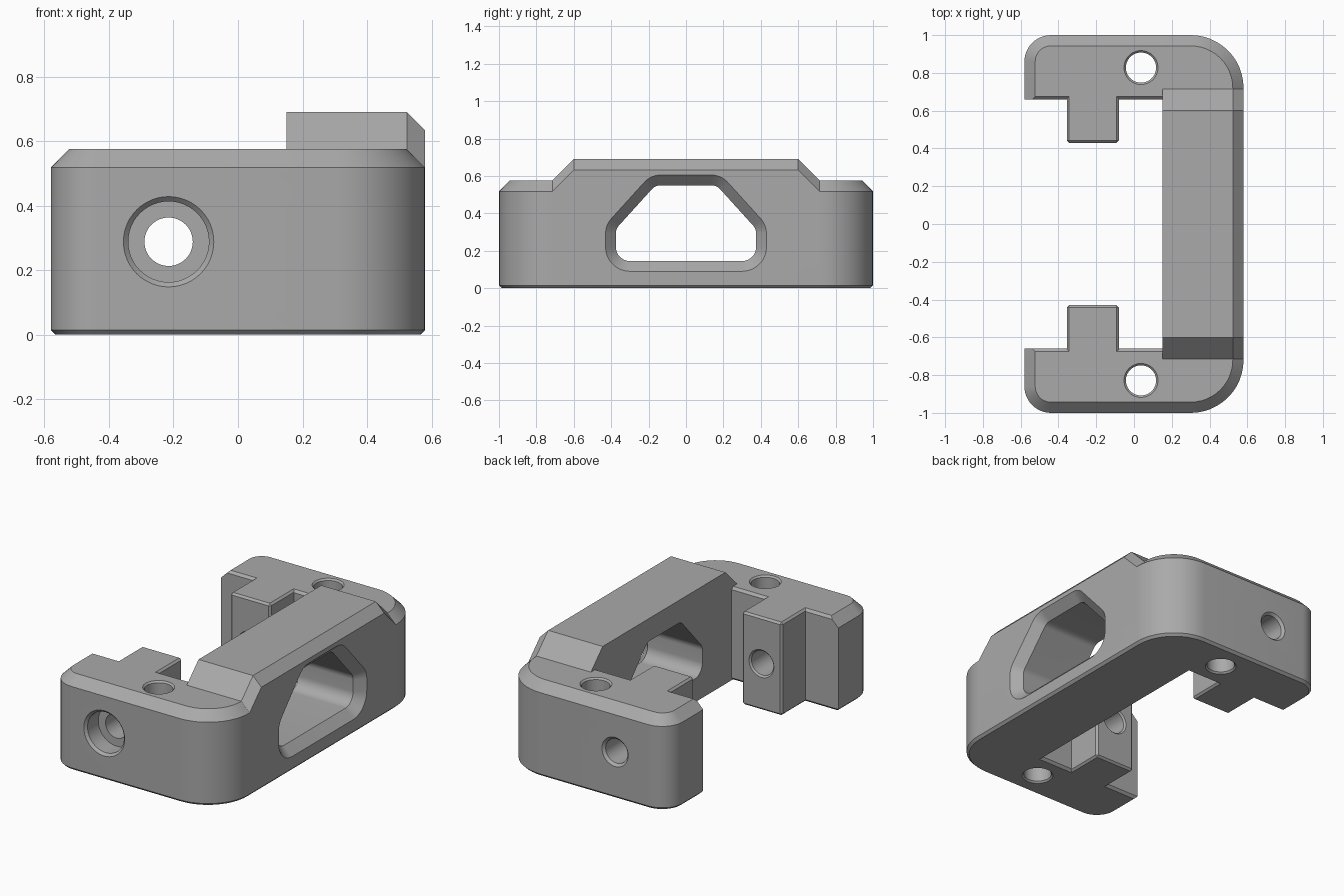
import bpy, bmesh, math
from mathutils import Vector

if "Cube" in bpy.data.objects:
    bpy.data.objects.remove(bpy.data.objects["Cube"])

grey = bpy.data.materials.new("grey")
grey.diffuse_color = (0.4, 0.4, 0.4, 1)
grey.use_nodes = True
grey.node_tree.nodes["Principled BSDF"].inputs["Base Color"].default_value = grey.diffuse_color


def loft(name, rings, cutter=False):
    """Closed solid through equal-length rings of 3D points."""
    bm = bmesh.new()
    vs = [[bm.verts.new(p) for p in ring] for ring in rings]
    n = len(vs[0])
    for a, b in zip(vs, vs[1:]):
        for i in range(n):
            j = (i + 1) % n
            bm.faces.new((a[i], a[j], b[j], b[i]))
    bm.faces.new(vs[0][::-1])
    bm.faces.new(vs[-1])
    bmesh.ops.recalc_face_normals(bm, faces=bm.faces)
    me = bpy.data.meshes.new(name)
    bm.to_mesh(me)
    bm.free()
    ob = bpy.data.objects.new(name, me)
    bpy.context.collection.objects.link(ob)
    me.materials.append(grey)
    ob.hide_render = cutter
    return ob


def rounded(pts, radii, inset=0.0, seg=12):
    """Rounded convex counter-clockwise polygon, moved inwards by inset."""
    out = []
    for i, p in enumerate(pts):
        p = Vector(p)
        a = (p - Vector(pts[i - 1])).normalized()
        b = (Vector(pts[(i + 1) % len(pts)]) - p).normalized()
        turn = math.atan2(a.x * b.y - a.y * b.x, a.dot(b))
        n = Vector((a.y, -a.x))
        r = radii[i]
        c = p - a * r * math.tan(turn / 2) - n * r
        start = math.atan2(n.y, n.x)
        for k in range(seg + 1):
            t = start + turn * k / seg
            out.append(c + (r - inset) * Vector((math.cos(t), math.sin(t))))
    return out


def bore(name, profile, place, seg=48):
    """Turned cutter; profile is (radius, distance along the axis)."""
    circle = [(math.cos(2 * math.pi * k / seg), math.sin(2 * math.pi * k / seg))
              for k in range(seg)]
    return loft(name, [[place(r * c, r * s, t) for c, s in circle] for r, t in profile], True)


def combine(target, tool, op):
    mod = target.modifiers.new(op, 'BOOLEAN')
    mod.operation, mod.solver, mod.object = op, 'EXACT', tool
    bpy.context.view_layer.objects.active = target
    bpy.ops.object.modifier_apply(modifier=mod.name)
    bpy.data.objects.remove(tool)


# Rounded block with chamfered top and bottom edges
outline = [(-0.58, -1), (0.58, -1), (0.58, 1), (-0.58, 1)]
radii = [0.14, 0.28, 0.28, 0.14]
body = loft("bracket_body", [
    [(p.x, p.y, z) for p in rounded(outline, radii, d)]
    for z, d in ((0, 0.015), (0.015, 0), (0.518, 0), (0.575, 0.057))])

# Gap between the arms, slightly flared at the top and bottom
gap = [(-0.675, -0.1), (0.675, -0.1), (0.675, 0), (0.66, 0.015), (0.66, 0.56),
       (0.675, 0.575), (0.675, 0.8), (-0.675, 0.8), (-0.675, 0.575),
       (-0.66, 0.56), (-0.66, 0.015), (-0.675, 0)]
combine(body, loft("gap_cutter", [[(x, y, z) for y, z in gap] for x in (-0.8, 0.15)], True),
        'DIFFERENCE')

# Raised ridge along the spine
ridge = [[(0.15, y, 0.3), (0.58, y, 0.3), (0.58, y, 0.518 + h),
          (0.523, y, 0.575 + h), (0.15, y, 0.575 + h)]
         for y, h in ((-0.715, 0), (-0.6, 0.115), (0.6, 0.115), (0.715, 0))]
combine(body, loft("ridge", ridge), 'UNION')

# Tongues reaching inwards from both arms
for s in (-1, 1):
    corners = [(-0.355, 0.43), (-0.08, 0.43), (-0.08, 0.75), (-0.355, 0.75)]
    tongue = loft("tongue", [[(x, s * y, z) for x, y in corners] for z in (0, 0.575)])
    mod = tongue.modifiers.new("chamfer", 'BEVEL')
    mod.width, mod.segments = 0.012, 1
    bpy.context.view_layer.objects.active = tongue
    bpy.ops.object.modifier_apply(modifier=mod.name)
    combine(body, tongue, 'UNION')

# Window through the spine, flared on the outside
win = [(-0.43, 0.09), (0.43, 0.09), (0.43, 0.338), (0.188, 0.605), (-0.188, 0.605), (-0.43, 0.338)]
combine(body, loft("window_cutter", [
    [(x, p.x, p.y) for p in rounded(win, [0.13] * 2 + [0.12] * 4, d)]
    for x, d in ((0.05, 0.055), (0.525, 0.055), (0.58, 0), (0.6, -0.02))], True), 'DIFFERENCE')

# Vertical screw holes with chamfered rims
for y in (-0.828, 0.828):
    combine(body, bore("screw_hole", [(0.11, -0.02), (0.08, 0.01), (0.08, 0.565), (0.11, 0.595)],
                       lambda a, b, t: (0.037 + a, y + b, t)), 'DIFFERENCE')

# Shaft holes through both arms, the front one counterbored
front = [(0.16, -1.02), (0.125, -0.985), (0.125, -0.88), (0.075, -0.88),
         (0.075, -0.44), (0.105, -0.41)]
back = [(0.105, 0.41), (0.075, 0.44), (0.075, 0.985), (0.11, 1.02)]
for prof in (front, back):
    combine(body, bore("shaft_hole", prof, lambda a, b, t: (-0.215 + a, t, 0.288 + b)),
            'DIFFERENCE')

# Smooth curved walls, crisp edges
bpy.ops.object.select_all(action='DESELECT')
body.select_set(True)
bpy.context.view_layer.objects.active = body
bpy.ops.object.shade_smooth_by_angle(angle=math.radians(25))
